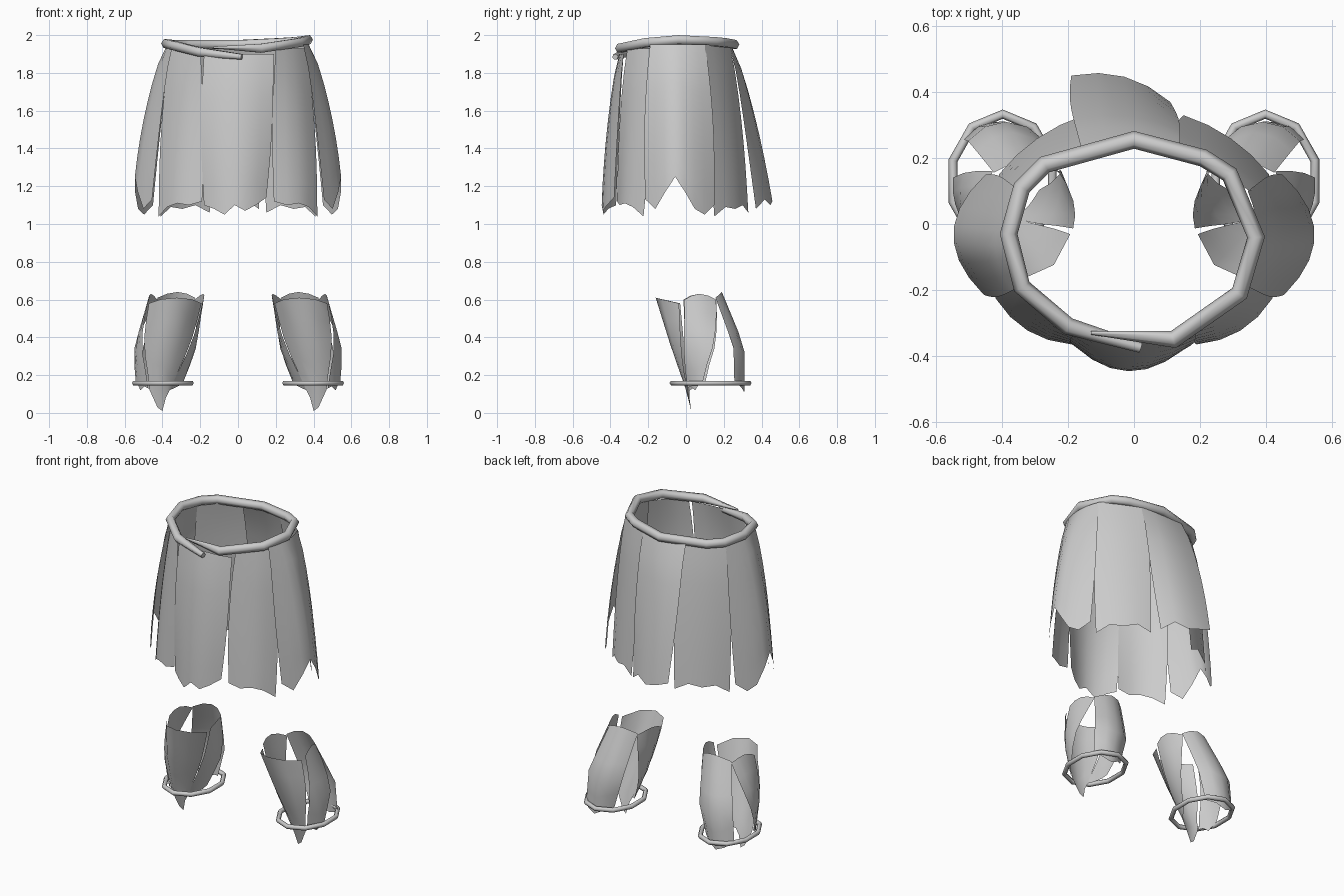
import bpy, math
from mathutils import Vector

if "Cube" in bpy.data.objects:
    bpy.data.objects.remove(bpy.data.objects["Cube"])

grey = bpy.data.materials.new("plain_grey")
grey.diffuse_color = (0.6, 0.6, 0.6, 1)
grey.use_nodes = True
grey.node_tree.nodes["Principled BSDF"].inputs["Base Color"].default_value = grey.diffuse_color


def sheet(name, point, hem, rows, mirror=1):
    """Smooth sheet from point(u, t, hem_z); u runs across, t runs down."""
    n = len(hem)
    verts = []
    for r in range(rows + 1):
        for c in range(n):
            p = point(c / (n - 1), r / rows, hem[c])
            verts.append((p[0] * mirror, p[1], p[2]))
    faces = []
    for r in range(rows):
        for c in range(n - 1):
            a = r * n + c
            f = (a, a + n, a + n + 1, a + 1)
            faces.append(f if mirror > 0 else f[::-1])
    me = bpy.data.meshes.new(name)
    me.from_pydata(verts, [], faces)
    me.shade_smooth()
    me.materials.append(grey)
    bpy.context.collection.objects.link(bpy.data.objects.new(name, me))


def skirt_panel(name, top, hem, bow, z_top, hem_z, mirror=1, widen=.015):
    """Leaf-shaped strip hung between two belt points, bowed away from the body."""
    t0, t1, h0, h1 = (Vector(p) for p in (*top, *hem))

    def point(u, t, hz):
        s = t ** 0.75
        a, b = t0.lerp(h0, s), t1.lerp(h1, s)
        d = (b - a).normalized()
        out = Vector((d.y, -d.x))
        w = widen * math.sin(math.pi * t)
        p = a.lerp(b, u) + d * w * (2 * u - 1)
        p += out * bow * 4 * u * (1 - u) * (.3 + .9 * t ** .7 - .25 * t ** 3)
        return p.x, p.y, z_top + (hz - z_top) * t
    sheet(name, point, hem_z, 7, mirror)


def rope(name, pts, radius, closed, ends=None, mirror=1):
    cu = bpy.data.curves.new(name, 'CURVE')
    cu.dimensions = '3D'
    cu.bevel_depth = radius
    cu.bevel_resolution = 1
    cu.use_fill_caps = True
    sp = cu.splines.new('POLY')
    sp.points.add(len(pts) - 1)
    for p, (x, y, z) in zip(sp.points, pts):
        p.co = (x * mirror, y, z, 1)
    sp.use_cyclic_u = closed
    sp.use_smooth = True
    if ends:
        sp.points[0].radius, sp.points[-1].radius = ends
    ob = bpy.data.objects.new(name, cu)
    bpy.context.collection.objects.link(ob)
    cu.materials.append(grey)
    bpy.ops.object.select_all(action='DESELECT')
    ob.select_set(True)
    bpy.context.view_layer.objects.active = ob
    bpy.ops.object.convert(target='MESH')


# belt with overlapping ends at the front
rope("belt", [(-.13, -.33, 1.935), (.12, -.35, 1.93), (.32, -.21, 1.96),
              (.37, -.04, 1.975), (.29, .15, 1.965), (.21, .2, 1.96),
              (0, .255, 1.95), (-.27, .18, 1.95), (-.34, .11, 1.95),
              (-.38, -.03, 1.955), (-.34, -.19, 1.945), (-.2, -.31, 1.91),
              (.02, -.375, 1.885)], .027, False, (.2, .6))

# skirt strips
skirt_panel("front_panel", [(-.18, -.33), (.19, -.33)], [(-.18, -.37), (.15, -.38)],
            .075, 1.9, [1.1, 1.08, 1.05, 1.1, 1.07, 1.1, 1.14])
skirt_panel("back_panel", [(.14, .23), (-.16, .23)], [(.11, .37), (-.19, .45)],
            .04, 1.94, [1.08, 1.13, 1.1, 1.12, 1.15])
for side, m in (("right", 1), ("left", -1)):
    skirt_panel(side + "_front_panel", [(.2, -.31), (.36, -.14)],
                [(.19, -.365), (.42, -.225)], .035, 1.93,
                [1.12, 1.1, 1.11, 1.09, 1.04], m)
    skirt_panel(side + "_side_panel", [(.345, -.19), (.345, .1)],
                [(.455, -.215), (.45, .15)], .1, 1.95,
                [1.13, 1.08, 1.17, 1.25, 1.17, 1.08, 1.05, 1.1], m)
    skirt_panel(side + "_back_panel", [(.35, .1), (.13, .23)],
                [(.41, .15), (.15, .33)], .025, 1.95,
                [1.04, 1.09, 1.08, 1.1, 1.06], m)

# shin guard cross-sections: height, centre x, centre y, radius x, radius y
SHIN = [(.64, .32, .01, .145, .18), (.35, .385, .115, .165, .195),
        (.12, .425, .155, .125, .155), (0, .41, .16, .1, .13)]


def shin_point(angle, z):
    z = max(0, min(z, .64))
    for lo, hi in zip(SHIN[1:], SHIN):
        if z >= lo[0]:
            k = (z - lo[0]) / (hi[0] - lo[0])
            _, cx, cy, rx, ry = (a + (b - a) * k for a, b in zip(lo, hi))
            return cx + rx * math.cos(angle), cy + ry * math.sin(angle), z


def shin_panel(name, top_deg, hem_deg, top_z, hem_z, mirror):
    def point(u, t, hz):
        a0 = top_deg[0] + (hem_deg[0] - top_deg[0]) * t
        a1 = top_deg[1] + (hem_deg[1] - top_deg[1]) * t
        zt = top_z + .03 * math.sin(math.pi * u)
        return shin_point(math.radians(a0 + (a1 - a0) * u), zt + (hz - zt) * t)
    sheet(name, point, hem_z, 5, mirror)


for side, m in (("right", 1), ("left", -1)):
    shin_panel(side + "_shin_front", (-160, -22), (-122, -70), .58,
               [.13, .08, .01, .03, .12], m)
    shin_panel(side + "_shin_outer", (-10, 48), (-66, -20), .6,
               [.13, .14, .12, .15, .17], m)
    shin_panel(side + "_shin_inner", (132, 192), (195, 240), .6,
               [.17, .15, .14, .13, .12], m)
    shin_panel(side + "_shin_back", (48, 132), (42, 138), .61,
               [.17, .13, .11, .14, .16], m)
    # ankle rope
    rope(side + "_ankle_rope",
         [(.398 + .158 * math.cos((i + .5) * math.pi / 5),
           .13 + .203 * math.sin((i + .5) * math.pi / 5), .158)
          for i in range(10)], .014, True, mirror=m)
